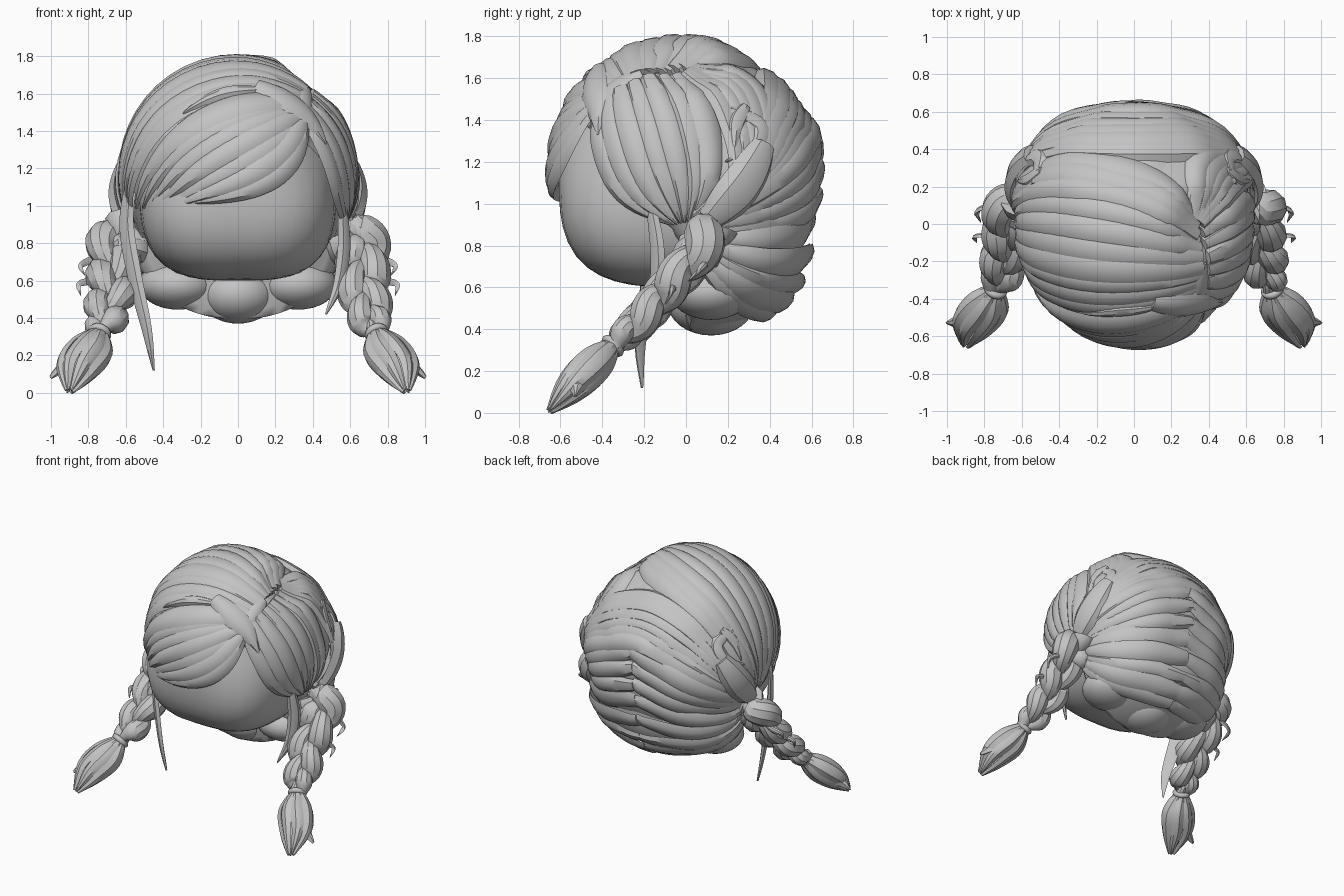
import bpy, bmesh, math, random
from mathutils import Vector as V

random.seed(4)
if "Cube" in bpy.data.objects:
    bpy.data.objects.remove(bpy.data.objects["Cube"])

grey = bpy.data.materials.new("hair_grey")
grey.use_nodes = True
COLOUR = (0.55, 0.55, 0.55, 1)
grey.diffuse_color = COLOUR
grey.node_tree.nodes["Principled BSDF"].inputs["Base Color"].default_value = COLOUR

CENTRE = V((0, 0, 1.16))
LENS = [(-1, -.3), (-.6, .7), (0, 1), (.6, .7), (1, -.3), (0, -.6)]
ROUND = [(math.cos(k * math.tau / 10), math.sin(k * math.tau / 10)) for k in range(10)]


def smooth(a, b, x):
    t = min(1, max(0, (x - a) / (b - a)))
    return t * t * (3 - 2 * t)


def finish(name, bm, angle=35):
    bmesh.ops.recalc_face_normals(bm, faces=bm.faces)
    mesh = bpy.data.meshes.new(name)
    bm.to_mesh(mesh)
    bm.free()
    ob = bpy.data.objects.new(name, mesh)
    bpy.context.collection.objects.link(ob)
    mesh.materials.append(grey)
    bpy.ops.object.select_all(action='DESELECT')
    ob.select_set(True)
    bpy.context.view_layer.objects.active = ob
    bpy.ops.object.shade_smooth_by_angle(angle=math.radians(angle))


def shell(d):
    """Radius of the hair volume: full at the nape and behind the ears, dented at the parting."""
    d = d.normalized()
    r = 1 / V((d.x / .612, d.y / .635, d.z / .62)).length
    low = V((d.x * .6, d.y, d.z)).normalized().dot(V((0, .3, -.954)))
    ear = V((abs(d.x), d.y, d.z)).dot(V((.75, .6, -.28)))
    crown = d.dot(V((0, .64, .77)))
    part = d.dot(V((.6, .02, .8)))
    return (r + .16 * smooth(.66, .96, low) + .05 * smooth(.75, 1, ear)
            - .035 * smooth(.8, 1, crown) - .04 * smooth(.94, 1, part))


def on_shell(p, lift=0):
    d = (p - CENTRE).normalized()
    return CENTRE + d * (shell(d) + lift)


def spline(points, steps=6):
    p = [V(q) for q in points]
    p = [2 * p[0] - p[1]] + p + [2 * p[-1] - p[-2]]
    out = []
    for a, b, c, d in zip(p, p[1:], p[2:], p[3:]):
        for k in range(steps):
            t = k / steps
            out.append(.5 * (2 * b + (c - a) * t + (2 * a - 5 * b + 4 * c - d) * t * t
                             + (3 * b - a - 3 * c + d) * t ** 3))
    return out + [p[-2]]


def sweep(name, path, width, height, section=LENS, out=None, tilt=0):
    """Skin a section along a path; width and height are functions of 0..1."""
    bm = bmesh.new()
    rings = []
    last = len(path) - 1
    for i, p in enumerate(path):
        tan = (path[min(i + 1, last)] - path[max(i - 1, 0)]).normalized()
        n = V(out) if out else p - CENTRE
        side = tan.cross(n).normalized()
        n = (side.cross(tan) + side * tilt).normalized()
        side = tan.cross(n).normalized()
        w, h = width(i / last), height(i / last)
        rings.append([bm.verts.new(p + side * u * w + n * v * h) for u, v in section])
    m = len(section)
    for a, b in zip(rings, rings[1:]):
        for k in range(m):
            bm.faces.new((a[k], a[(k + 1) % m], b[(k + 1) % m], b[k]))
    bm.faces.new(rings[0])
    bm.faces.new(rings[-1])
    finish(name, bm)


def lock(name, points, w, h=.03, lift=.01, free=False, out=None, tilt=0):
    path = spline(points)
    if not free:
        path = [on_shell(p, lift) for p in path]
    swell = lambda t: math.sin(math.pi * (.2 + .77 * t))
    sweep(name, path, lambda t: w * swell(t), lambda t: h * swell(t) ** .5, out=out, tilt=tilt)


def flip(points, sx):
    return [(x * sx, y, z) for x, y, z in points]


def fan(name, first, second, n, w, h=.03, sx=1, tilt=.2):
    """Row of locks blended between two guide paths."""
    for i in range(n):
        t = i / (n - 1)
        pts = [V(a).lerp(V(b), t) for a, b in zip(flip(first, sx), flip(second, sx))]
        lock(f"{name}_{i + 1}", pts, w * random.uniform(.85, 1.2), h,
             random.uniform(0, .014), tilt=tilt)


def ball(name, shape, segments=24, rings=16):
    """Sphere whose points are placed by a function of direction."""
    bm = bmesh.new()
    bmesh.ops.create_uvsphere(bm, u_segments=segments, v_segments=rings, radius=1)
    for v in bm.verts:
        v.co = shape(v.co.normalized())
    finish(name, bm, 60)


def lobe(name, place, size):
    ball(name, lambda d: V([c + q * s for c, q, s in zip(place, d, size)]))


# Head, fuller around the jaw than at the crown
def head_point(d):
    e = 2 + 1.2 * (1 - smooth(-.4, .3, d.z))
    r = (abs(d.x / .53) ** e + abs(d.y / .61) ** e + abs(d.z / .57) ** e) ** (-1 / e)
    return V((0, 0, 1.17)) + d * r


# Scalp layer, sinking into the head in front of the hairline
def scalp_point(d):
    r = shell(d) * .985
    p = CENTRE + d * r
    if p.z < .8:
        line = -.02
    elif p.z < 1.35:
        line = -.05 - (p.z - .8) * .73
    else:
        line = -.45 - (p.z - 1.35) * 2.4
    return CENTRE + d * (.48 + (r - .48) * smooth(line - .04, line + .04, p.y))


ball("head", head_point, 40, 28)
ball("scalp_hair", scalp_point, 64, 44)

# Locks combed across the crown from the parting
fan("crown_lock",
    [(.38, -.36, 1.6), (0, -.45, 1.66), (-.4, -.42, 1.48), (-.58, -.27, 1.15), (-.58, -.08, .9)],
    [(.36, .02, 1.7), (.1, .26, 1.75), (-.3, .36, 1.6), (-.58, .25, 1.25), (-.62, .05, .9)],
    10, .085)

# Fringe swept across the forehead
fan("fringe_lock",
    [(.36, -.47, 1.46), (.25, -.55, 1.24), (.06, -.62, 1.1), (-.28, -.58, 1.01)],
    [(.35, -.4, 1.56), (0, -.52, 1.54), (-.35, -.5, 1.35), (-.57, -.28, .98)],
    7, .08)

# Locks falling from the parting to the left braid
fan("left_side_lock",
    [(.38, -.44, 1.5), (.5, -.42, 1.3), (.55, -.3, 1.05), (.6, -.08, .88)],
    [(.4, -.05, 1.66), (.56, .08, 1.45), (.62, .12, 1.15), (.62, .03, .9)],
    7, .07, tilt=-.2)
fan("left_rear_lock",
    [(.38, 0, 1.66), (.55, .2, 1.48), (.62, .25, 1.15), (.62, .05, .9)],
    [(.34, .04, 1.7), (.38, .36, 1.58), (.55, .4, 1.25), (.62, .1, .92)],
    5, .075, tilt=-.2)

# Layers draped over the back of the crown from ear to ear
UPPER = [(.63, .06, .92), (.6, .3, 1.17), (.35, .42, 1.52)]
LOWER = [(.62, .05, .9), (.55, .36, 1.08), (.3, .56, 1.26)]
fan("drape_lock",
    UPPER + [(0, .44, 1.65)] + flip(UPPER[::-1], -1),
    LOWER + [(0, .62, 1.36)] + flip(LOWER[::-1], -1),
    6, .075, .035, tilt=-.12)

# Overlapping locks at the front of the parting
lock("parting_lock", [(.1, -.42, 1.64), (.27, -.46, 1.58), (.4, -.45, 1.48), (.47, -.42, 1.33)],
     .08, .025, .03)
lock("parting_tuft", [(.37, -.22, 1.64), (.37, -.34, 1.58), (.37, -.46, 1.48), (.38, -.52, 1.36)],
     .06, .02, .012)
lock("fringe_tuft", [(.1, -.45, 1.63), (-.1, -.47, 1.6), (-.3, -.48, 1.5)], .04, .025, .02)

# Loose face-framing wisps
lock("right_wisp", [(-.56, -.17, 1.2), (-.6, -.15, .92), (-.56, -.18, .64), (-.49, -.22, .34),
                    (-.45, -.21, .12)], .055, .025, free=True, out=(-.8, -.8, 0))
lock("left_wisp", [(.56, -.17, 1), (.57, -.14, .78), (.54, -.15, .58), (.47, -.2, .42)],
     .045, .025, free=True, out=(.8, -.8, 0))

BRAID = [(.57, .11, .86), (.67, .05, .76), (.665, -.09, .59), (.7, -.22, .44), (.74, -.35, .32)]
TAIL = [(.74, -.35, .32), (.79, -.44, .23), (.86, -.54, .13), (.9, -.65, .01)]


def braid(side, sx):
    """Three plump strands crossing over one another, broadest from the front."""
    core = spline(flip(BRAID, sx), 12)
    last = len(core) - 1
    for s in range(3):
        path, radius = [], []
        for i, p in enumerate(core):
            t = i / last
            tan = (core[min(i + 1, last)] - core[max(i - 1, 0)]).normalized()
            depth = tan.cross(V((sx, 0, 0))).normalized()
            across = depth.cross(tan)
            a = math.tau * (1.3 * t + s / 3)
            size = (.084 - .028 * t) * (1 - .45 * smooth(.85, 1, t))
            path.append(p + across * math.sin(a) * size * .9 + depth * math.sin(2 * a) * size * .4)
            radius.append(size * (1 - .25 * math.cos(2 * a)))
        r = lambda t: radius[round(t * last)]
        sweep(f"{side}_braid_strand_{s + 1}", path, r, r, ROUND, (sx, .2, 0))


for side, sx in (("left", 1), ("right", -1)):
    # Back hair drawn from the centre seam to the braid
    fan(f"{side}_back_lock",
        [(-.01, .62, 1.3), (.25, .56, 1.2), (.5, .36, 1.03), (.62, .05, .9)],
        [(-.01, .4, .46), (.25, .38, .46), (.46, .22, .58), (.58, .02, .78)],
        8, .085, .03, sx, .06 * sx)
    # Heavy lock gathered into the braid, with a knot above it
    lock(f"{side}_gather_lock", flip([(.56, .38, 1.28), (.62, .28, 1.1), (.62, .16, .97),
         (.62, .04, .84)], sx), .11, .05, .03)
    lock(f"{side}_knot_lower", flip([(.55, .22, 1.46), (.52, .36, 1.38), (.55, .32, 1.26),
         (.6, .18, 1.2)], sx), .055, .03, .02)
    lock(f"{side}_knot_upper", flip([(.52, .3, 1.48), (.56, .24, 1.38), (.6, .22, 1.24)], sx),
         .05, .03, .025)
    # Rounded nape hair
    lobe(f"{side}_nape_lobe", (.32 * sx, .12, .58), (.21, .2, .135))
    braid(side, sx)
    # Stray curls on the braid
    lock(f"{side}_curl_upper", flip([(.7, .08, .74), (.79, .09, .71), (.84, .06, .68),
         (.82, .01, .63)], sx), .02, .015, free=True, out=(0, 1, .3))
    lock(f"{side}_curl_lower", flip([(.7, -.05, .63), (.79, -.06, .6), (.85, -.07, .58),
         (.84, -.1, .52)], sx), .02, .015, free=True, out=(0, 1, .3))
    # Elastic band
    bpy.ops.mesh.primitive_torus_add(major_radius=.045, minor_radius=.02, major_segments=20,
                                     minor_segments=8, location=(.74 * sx, -.35, .32))
    band = bpy.context.object
    band.name = f"{side}_hair_tie"
    band.rotation_euler = V((.05 * sx, -.1, -.1)).to_track_quat('Z', 'Y').to_euler()
    band.data.materials.append(grey)
    bpy.ops.object.shade_smooth_by_angle(angle=math.radians(60))
    # Brush-like tail of pointed locks, with one tip flicked outward
    axis = V((.16 * sx, -.3, -.32)).normalized()
    u = axis.cross(V((0, -.7, .7))).normalized()
    v = axis.cross(u)
    for k in range(6):
        a = math.tau * k / 6
        away = u * math.cos(a) * .085 + v * math.sin(a) * .05
        spread = (.25, 1.05, 1, .2)
        pts = [V(p) + away * s for p, s in zip(flip(TAIL, sx), spread)]
        lock(f"{side}_tail_lock_{k + 1}", pts, .06, .035, free=True, out=away.normalized())
    lock(f"{side}_tail_flick", flip([(.75, -.36, .32), (.84, -.43, .25), (.92, -.51, .15),
         (1, -.53, .08)], sx), .065, .04, free=True, out=(sx, .2, .6))

lobe("centre_nape_lobe", (0, .12, .53), (.21, .21, .16))
